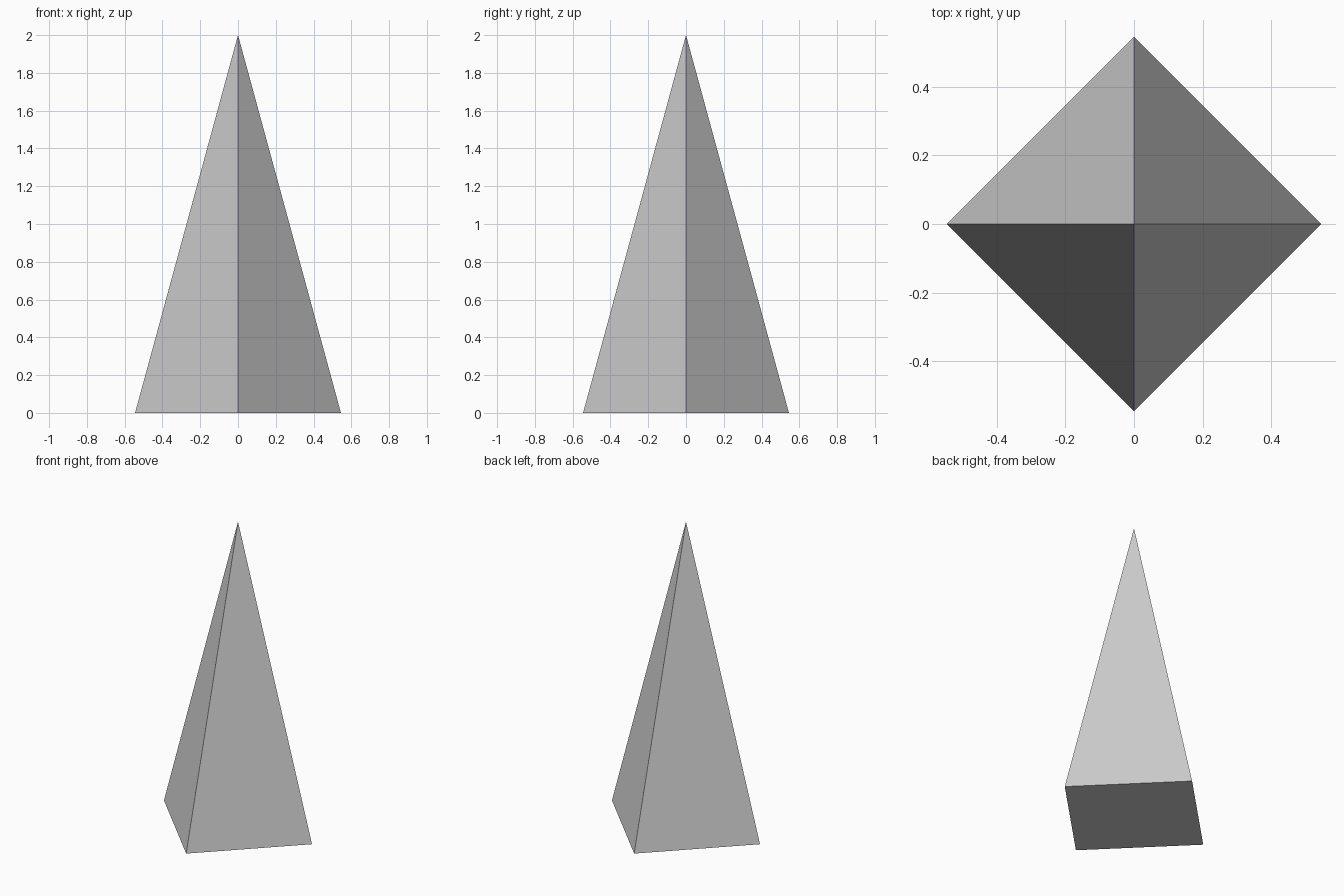
import bpy, bmesh
from mathutils import Vector

if "Cube" in bpy.data.objects:
    bpy.data.objects.remove(bpy.data.objects["Cube"])

HALF, HEIGHT = 0.545, 2.0
shards = {}

# Whole pyramid: square base with corners on the axes
whole = bmesh.new()
ring = [whole.verts.new(p) for p in
        ((HALF, 0, 0), (0, HALF, 0), (-HALF, 0, 0), (0, -HALF, 0))]
apex = whole.verts.new((0, 0, HEIGHT))
whole.faces.new(ring[::-1])
for i in range(4):
    whole.faces.new((ring[i], ring[(i + 1) % 4], apex))
shards["body"] = whole


def half(bm, co, no):
    """Keep the part of a convex shard behind the plane and cap it."""
    part = bm.copy()
    res = bmesh.ops.bisect_plane(
        part, geom=part.verts[:] + part.edges[:] + part.faces[:],
        dist=1e-5, plane_co=co, plane_no=no, clear_outer=True)
    edges = [e for e in part.edges if e.is_boundary]
    if edges:
        bmesh.ops.holes_fill(part, edges=edges, sides=0)
    bmesh.ops.recalc_face_normals(part, faces=part.faces[:])
    return part


def split(name, piece, a, b, c, side=(0, 0, 1)):
    """Break 'piece' off shard 'name' on the given side of plane a-b-c."""
    a, b, c = Vector(a), Vector(b), Vector(c)
    no = (b - a).cross(c - a).normalized()
    if no.dot(Vector(side)) < 0:
        no = -no
    old = shards[name]
    shards[piece] = half(old, a, -no)
    shards[name] = half(old, a, no)
    old.free()


# Large base block and tip
split("body", "upper", (-.35, 0, .70), (0, -.315, .835), (.297, 0, .895))
shards["base_block"] = shards.pop("body")
split("upper", "tip", (-.067, 0, 1.745), (0, -.07, 1.735), (.08, 0, 1.71))

# Shards below the tip
split("upper", "neck", (.095, 0, 1.65), (0, -.128, 1.53), (-.055, -.108, 1.40))
split("neck", "neck_top", (-.142, 0, 1.48), (-.055, -.108, 1.40), (0, .163, 1.40))
split("upper", "collar", (.153, 0, 1.435), (.04, -.126, 1.39), (0, .165, 1.39))

# Right side shards
split("upper", "right_shard", (.04, -.126, 1.39), (.10, -.212, .855),
      (0, .25, 1.08), (1, 0, 0))
split("right_shard", "right_top", (.055, -.155, 1.23), (.225, 0, 1.175),
      (.06, .16, 1.15))
split("right_shard", "right_middle", (.225, 0, 1.175), (.175, -.08, 1.065),
      (.01, .27, .97))
split("right_shard", "right_back", (.175, -.08, 1.065), (.22, -.08, .88),
      (.10, .20, .83), (0, 1, 0))

# Left and back shards
split("upper", "left_top", (-.223, 0, 1.18), (-.055, -.108, 1.40),
      (-.084, .143, 1.17))
split("upper", "back_wedge", (-.084, .153, 1.13), (-.33, .02, .72),
      (0, .05, .85), (0, 1, 0))
split("back_wedge", "back_sliver", (0, .286, .95), (-.084, .153, 1.13),
      (0, .10, 1.05))

# Turn every shard into an object
for name, bm in shards.items():
    if len(bm.faces) >= 4:
        mesh = bpy.data.meshes.new(name)
        bm.to_mesh(mesh)
        bpy.context.collection.objects.link(bpy.data.objects.new(name, mesh))
    bm.free()
